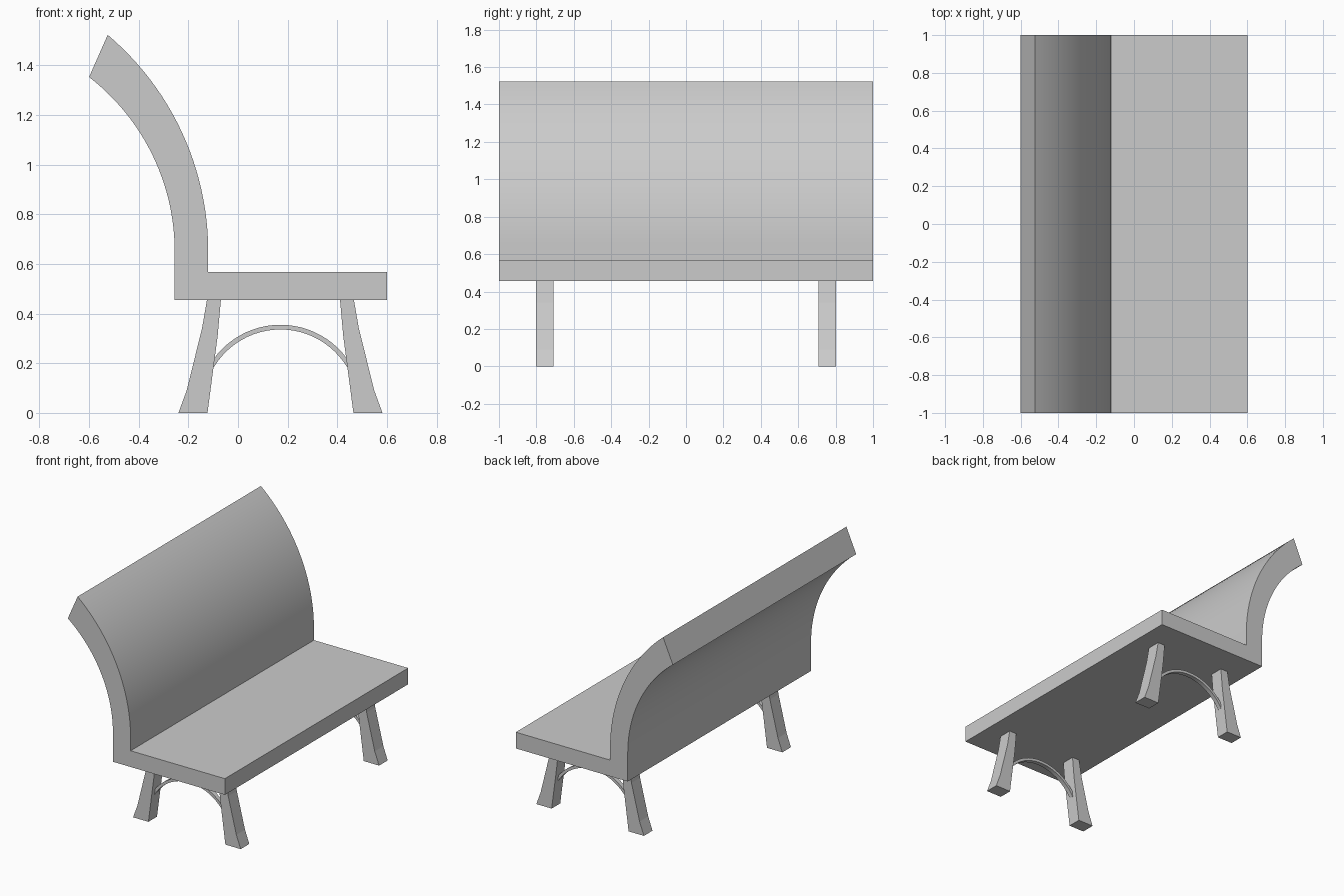
import bpy, bmesh
from math import asin, cos, sin, radians

cube = bpy.data.objects.get("Cube")
if cube:
    bpy.data.objects.remove(cube, do_unlink=True)

grey = bpy.data.materials.new("plain grey")
grey.use_nodes = True
grey.diffuse_color = (0.6, 0.6, 0.6, 1)
grey.node_tree.nodes["Principled BSDF"].inputs["Base Color"].default_value = (0.6, 0.6, 0.6, 1)


def extrude_profile(name, profile, y0, y1, smooth=False):
    """Closed x-z outline extruded along y."""
    bm = bmesh.new()
    face = bm.faces.new([bm.verts.new((x, y0, z)) for x, z in profile])
    out = bmesh.ops.extrude_face_region(bm, geom=[face])
    moved = [v for v in out["geom"] if isinstance(v, bmesh.types.BMVert)]
    bmesh.ops.translate(bm, verts=moved, vec=(0, y1 - y0, 0))
    bmesh.ops.recalc_face_normals(bm, faces=bm.faces[:])
    mesh = bpy.data.meshes.new(name)
    bm.to_mesh(mesh)
    bm.free()
    mesh.materials.append(grey)
    obj = bpy.data.objects.new(name, mesh)
    bpy.context.collection.objects.link(obj)
    if smooth:
        bpy.ops.object.select_all(action='DESELECT')
        obj.select_set(True)
        bpy.context.view_layer.objects.active = obj
        bpy.ops.object.shade_smooth_by_angle(angle=radians(30))
    return obj


def arc(cx, cz, r, a0, a1, n):
    angles = [a0 + (a1 - a0) * i / n for i in range(n + 1)]
    return [(cx + r * cos(a), cz + r * sin(a)) for a in angles]


def back_curve(x_base, x_end, z_end, z_start=0.65, n=24):
    """Arc that leaves the seat vertically and leans back to its end point."""
    dx, dz = x_base - x_end, z_end - z_start
    r = (dx * dx + dz * dz) / (2 * dx)
    return arc(x_base - r, z_start, r, 0, asin(dz / r), n)


# Seat slab
seat_top, seat_base = 0.567, 0.455
extrude_profile("seat", [(-0.255, seat_base), (0.6, seat_base),
                         (0.6, seat_top), (-0.255, seat_top)], -1, 1)

# Curved backrest
front = [(-0.12, seat_top)] + back_curve(-0.12, -0.525, 1.523)
rear = [(-0.255, seat_top)] + back_curve(-0.255, -0.6, 1.353)
extrude_profile("backrest", front + rear[::-1], -1, 1, smooth=True)

# Splayed legs, mirrored about the middle of the leg frame
mid = 0.171
rear_leg = [(-0.125, seat_base), (-0.145, 0.34), (-0.207, 0.09), (-0.24, 0),
            (-0.123, 0), (-0.082, 0.31), (-0.069, seat_base)]
front_leg = [(2 * mid - x, z) for x, z in rear_leg]

# Thin arched brace between the legs of each pair
a0, a1 = radians(149), radians(31)
brace = arc(mid, 0.023, 0.332, a0, a1, 24) + arc(mid, 0.023, 0.313, a1, a0, 24)

for side, y in (("right", -0.755), ("left", 0.755)):
    extrude_profile("rear_leg_" + side, rear_leg, y - 0.047, y + 0.047)
    extrude_profile("front_leg_" + side, front_leg, y - 0.047, y + 0.047)
    extrude_profile("arched_brace_" + side, brace, y - 0.015, y + 0.015, smooth=True)
